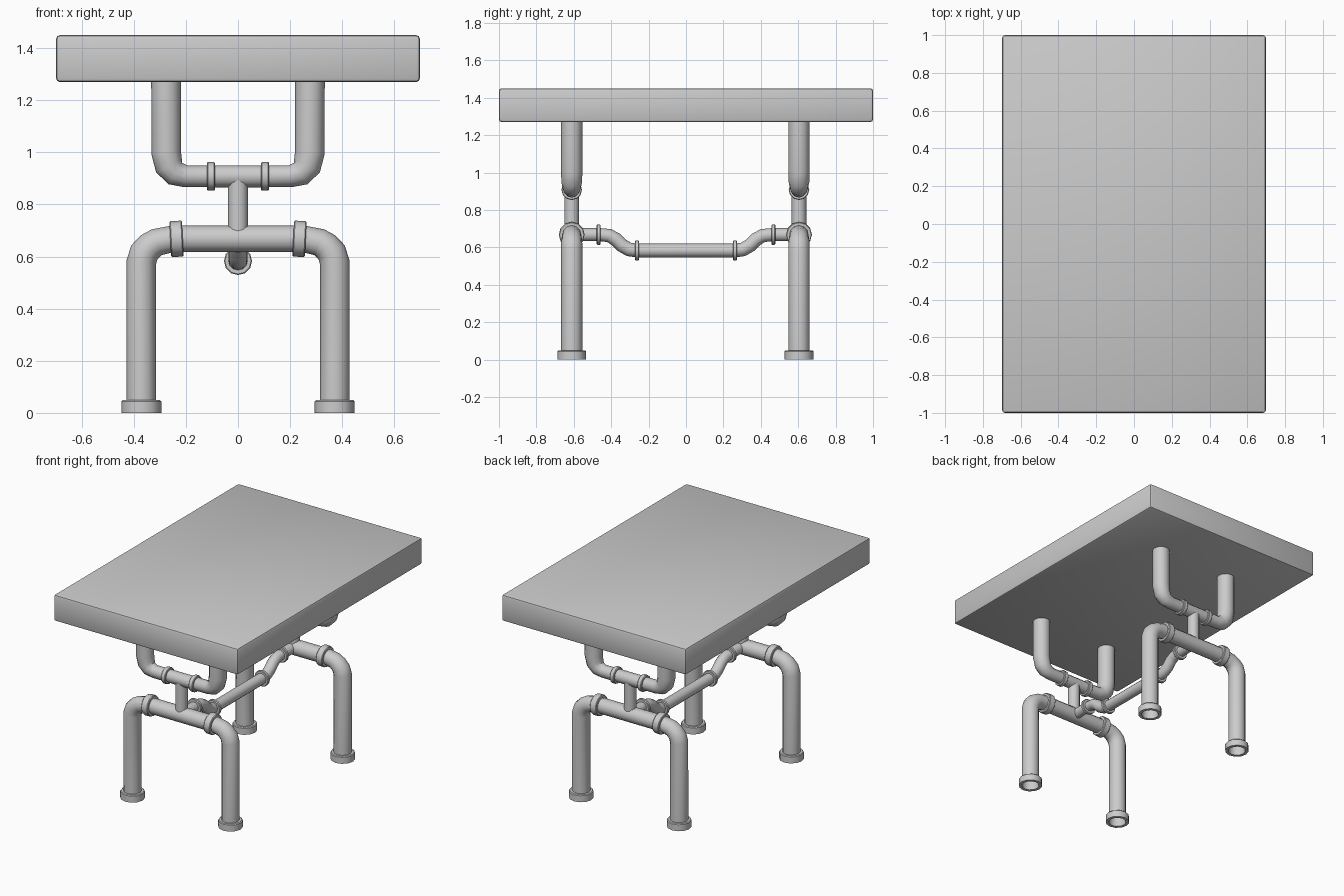
import bpy, bmesh, math
from mathutils import Vector

if "Cube" in bpy.data.objects:
    bpy.data.objects.remove(bpy.data.objects["Cube"])

SIDES = 12


def finish(name, bm):
    bmesh.ops.recalc_face_normals(bm, faces=bm.faces)
    me = bpy.data.meshes.new(name)
    bm.to_mesh(me)
    bm.free()
    ob = bpy.data.objects.new(name, me)
    bpy.context.collection.objects.link(ob)
    bpy.ops.object.select_all(action='DESELECT')
    bpy.context.view_layer.objects.active = ob
    ob.select_set(True)
    bpy.ops.object.shade_smooth_by_angle(angle=math.radians(40))
    return ob


def skin(name, rings, closed=False):
    bm = bmesh.new()
    vs = [[bm.verts.new(p) for p in ring] for ring in rings]
    pairs = list(zip(vs, vs[1:])) + ([(vs[-1], vs[0])] if closed else [])
    for a, b in pairs:
        for i in range(SIDES):
            j = (i + 1) % SIDES
            bm.faces.new((a[i], a[j], b[j], b[i]))
    return finish(name, bm)


def pipe(name, path, normal):
    """Sweep a round section along a flat path of (point, radius)."""
    pts = [Vector(p) for p, r in path]
    n = Vector(normal)
    rings = []
    for i, (p, r) in enumerate(path):
        t = Vector()
        if i > 0:
            t += (pts[i] - pts[i - 1]).normalized()
        if i < len(pts) - 1:
            t += (pts[i + 1] - pts[i]).normalized()
        side = t.normalized().cross(n)
        rings.append([pts[i] + r * (math.cos(a) * n + math.sin(a) * side)
                      for a in (math.tau * k / SIDES for k in range(SIDES))])
    return skin(name, rings)


def ring(name, profile, loc, axis=(0, 0, 1)):
    """Turn a closed (radius, height) profile around an axis."""
    q = Vector((0, 0, 1)).rotation_difference(Vector(axis).normalized())
    return skin(name, [[Vector(loc) + q @ Vector((r * math.cos(a), r * math.sin(a), h))
                        for a in (math.tau * k / SIDES for k in range(SIDES))]
                       for r, h in profile], closed=True)


def collar(name, loc, axis, inner, outer, width):
    w, b = width / 2, 0.004
    ring(name, [(inner, -w), (outer - b, -w), (outer, b - w), (outer, w - b),
                (outer - b, w), (inner, w)], loc, axis)


# Table top slab
bm = bmesh.new()
bmesh.ops.create_cube(bm, size=1)
bmesh.ops.scale(bm, vec=(1.396, 2, 0.18), verts=bm.verts)
bmesh.ops.translate(bm, vec=(0, 0, 1.36), verts=bm.verts)
bmesh.ops.bevel(bm, geom=bm.edges[:], offset=0.014, segments=2, affect='EDGES', profile=0.5)
finish("table_top", bm)

# Half outlines (x, z, radius) of the upper cradle and the lower leg arch
cradle = [(0.276, 1.275, 0.057), (0.276, 1.0, 0.057), (0.265, 0.948, 0.055),
          (0.241, 0.919, 0.049), (0.2, 0.908, 0.042), (0.09, 0.908, 0.042)]
arch = [(0.371, 0.03, 0.057), (0.371, 0.579, 0.057), (0.36, 0.615, 0.057),
        (0.338, 0.639, 0.055), (0.312, 0.655, 0.053), (0.256, 0.667, 0.051),
        (0.2, 0.668, 0.051)]


def mirrored(half, y):
    full = half + [(-x, z, r) for x, z, r in reversed(half)]
    return [((x, y, z), r) for x, z, r in full]


# Two leg frames
for end, y in (("front", -0.611), ("back", 0.604)):
    pipe(end + "_cradle_pipe", mirrored(cradle, y), (0, 1, 0))
    pipe(end + "_leg_arch", mirrored(arch, y), (0, 1, 0))
    pipe(end + "_riser", [((0, y, 0.69), 0.039), ((0, y, 0.9), 0.039)], (0, 1, 0))
    for side, s in (("left", -1), ("right", 1)):
        tag = end + "_" + side
        collar(tag + "_cradle_collar", (s * 0.104, y, 0.908), (1, 0, 0), 0.038, 0.055, 0.031)
        collar(tag + "_arch_collar", (s * 0.236, y, 0.668), (s, 0, -0.05), 0.045, 0.069, 0.048)
        ring(tag + "_foot", [(0.054, 0.035), (0.056, 0), (0.077, 0), (0.077, 0.044),
                             (0.072, 0.049), (0.054, 0.049)], (s * 0.371, y, 0))

# Dropped stretcher pipe joining the frames
half = [(0.6, 0.668, 0.035), (0.46, 0.668, 0.035), (0.41, 0.663, 0.036), (0.375, 0.643, 0.037),
        (0.343, 0.611, 0.037), (0.305, 0.589, 0.037), (0.26, 0.583, 0.037)]
full = half + [(-y, z, r) for y, z, r in reversed(half)]
pipe("stretcher_pipe", [((0, y, z), r) for y, z, r in full], (1, 0, 0))
for end, s in (("front", -1), ("back", 1)):
    collar(end + "_stretcher_outer_collar", (0, s * 0.467, 0.668), (0, 1, 0), 0.03, 0.054, 0.022)
    collar(end + "_stretcher_inner_collar", (0, s * 0.262, 0.583), (0, 1, 0), 0.03, 0.054, 0.022)
